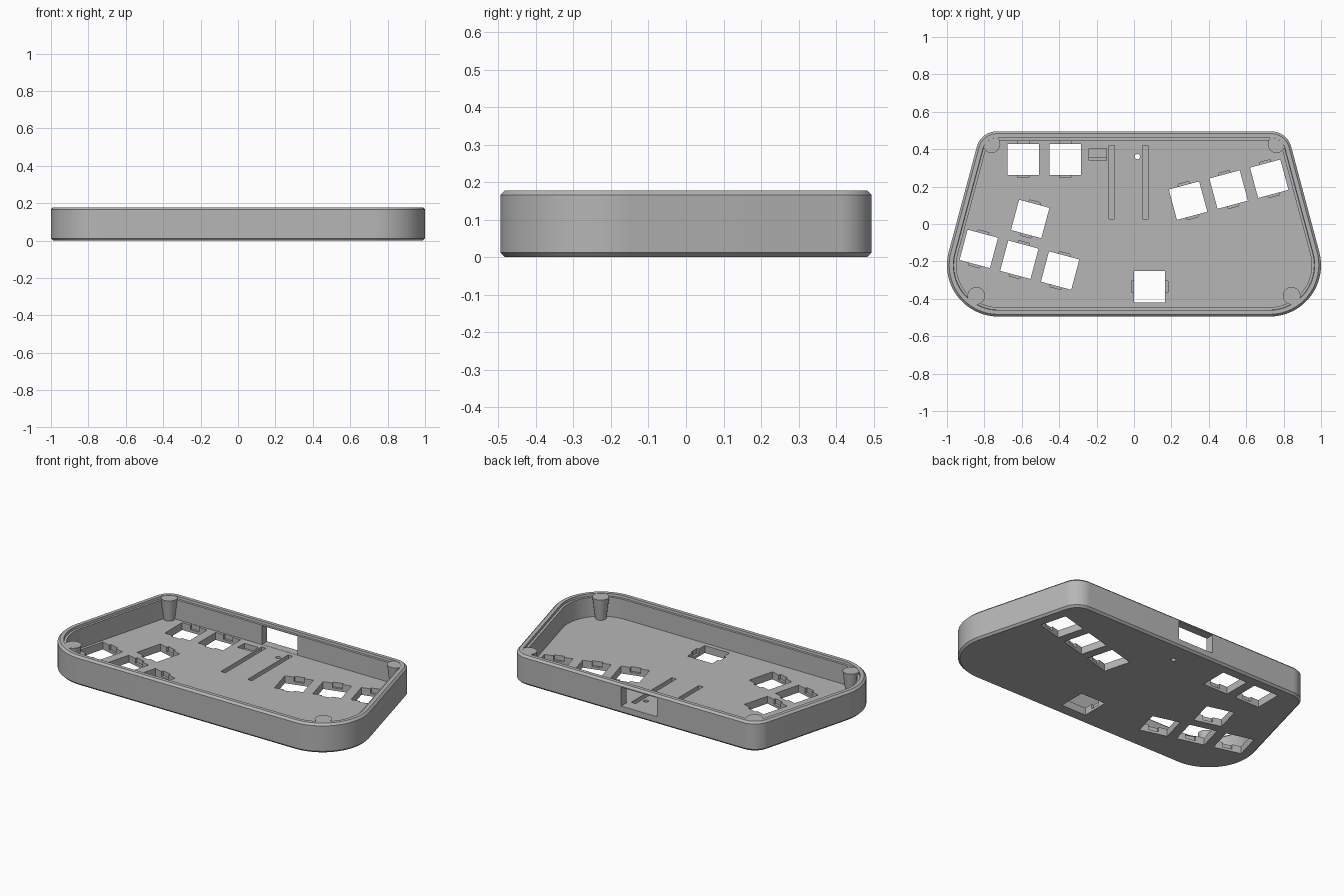
import bpy, bmesh, math
from mathutils import Matrix, Vector

if "Cube" in bpy.data.objects:
    bpy.data.objects.remove(bpy.data.objects["Cube"])

FLOOR, TOP = 0.045, 0.178

grey = bpy.data.materials.new("mid grey")
grey.diffuse_color = (0.47, 0.47, 0.47, 1)
grey.use_nodes = True
grey.node_tree.nodes["Principled BSDF"].inputs["Base Color"].default_value = grey.diffuse_color


def make(name, bm):
    bmesh.ops.recalc_face_normals(bm, faces=bm.faces)
    me = bpy.data.meshes.new(name)
    bm.to_mesh(me)
    bm.free()
    me.materials.append(grey)
    ob = bpy.data.objects.new(name, me)
    bpy.context.collection.objects.link(ob)
    return ob


def outline(inset):
    """Rounded trapezoid: two big front corners, two small back corners."""
    pts = []
    corners = [(0.725, -0.22, 0.275, -90, 15), (0.734, 0.385, 0.11, 15, 90),
               (-0.734, 0.385, 0.11, 90, 165), (-0.725, -0.22, 0.275, 165, 270)]
    for cx, cy, r, a0, a1 in corners:
        for i in range(25):
            a = math.radians(a0 + (a1 - a0) * i / 24)
            pts.append((cx + (r - inset) * math.cos(a), cy + (r - inset) * math.sin(a)))
    return pts


# Tray shell: chamfered outside, stepped rim, thick floor
bm = bmesh.new()
profile = [(0.012, 0), (0, 0.012), (0, 0.166), (0.012, TOP), (0.034, TOP),
           (0.036, 0.164), (0.05, 0.164), (0.05, FLOOR)]
rings = [[bm.verts.new((x, y, z)) for x, y in outline(d)] for d, z in profile]
n = len(rings[0])
for a, b in zip(rings, rings[1:]):
    for i in range(n):
        j = (i + 1) % n
        bm.faces.new((a[i], a[j], b[j], b[i]))
bm.faces.new(rings[0])
bm.faces.new(rings[-1])
tray = make("case_tray", bm)


def cut(bm):
    """Subtract a cutter mesh from the tray and remove the cutter."""
    cutter = make("cutter", bm)
    cutter.hide_render = True
    mod = tray.modifiers.new("cut", 'BOOLEAN')
    mod.object, mod.operation, mod.solver = cutter, 'DIFFERENCE', 'EXACT'
    bpy.context.view_layer.objects.active = tray
    bpy.ops.object.modifier_apply(modifier=mod.name)
    bpy.data.objects.remove(cutter)


def cut_box(cx, cy, sx, sy, z0, z1, deg=0):
    bm = bmesh.new()
    m = (Matrix.Translation((cx, cy, (z0 + z1) / 2)) @ Matrix.Rotation(math.radians(deg), 4, 'Z')
         @ Matrix.Diagonal((sx, sy, z1 - z0, 1)))
    bmesh.ops.create_cube(bm, size=1, matrix=m)
    cut(bm)


# Key openings with blind clip notches on two opposite sides
keys = [(-0.592, 0.345, 0), (-0.367, 0.345, 0), (0.083, -0.335, 90),
        (0.289, 0.125, 15), (0.506, 0.184, 15), (0.723, 0.242, 15),
        (-0.83, -0.133, -15), (-0.613, -0.191, -15), (-0.395, -0.249, -15),
        (-0.555, 0.027, -15)]
for x, y, deg in keys:
    cut_box(x, y, 0.168, 0.168, -0.1, 0.1, deg)
    cut_box(x, y, 0.06, 0.195, 0.016, 0.1, deg)

# Pin grooves in the floor, each with a deeper front end
for x in (-0.12, 0.06):
    cut_box(x, 0.225, 0.03, 0.39, 0.02, 0.1)
    cut_box(x, 0.04, 0.03, 0.024, 0.015, 0.1)

# Small stepped pocket
cut_box(-0.193, 0.372, 0.094, 0.065, 0.03, 0.1)
cut_box(-0.193, 0.382, 0.094, 0.045, 0.015, 0.1)

# Button pin hole
bm = bmesh.new()
bmesh.ops.create_cone(bm, cap_ends=True, segments=24, radius1=0.014, radius2=0.014,
                      depth=0.3, matrix=Matrix.Translation((0.018, 0.36, 0)))
cut(bm)

# Connector window in the back wall
cut_box(-0.03, 0.48, 0.24, 0.12, FLOOR + 0.001, 0.16)

# Tapered corner posts, merged with the wall
for side in (-1, 1):
    for label, x, y in (("back", 0.762, 0.427), ("front", 0.843, -0.384)):
        bm = bmesh.new()
        h = 0.176 - 0.04
        bmesh.ops.create_cone(bm, cap_ends=True, segments=32, radius1=0.03, radius2=0.047,
                              depth=h, matrix=Matrix.Translation((side * x, y, 0.04 + h / 2)))
        make(f"{label}_{'left' if side < 0 else 'right'}_post", bm)

# Smooth the rounded walls, keep edges crisp
bpy.ops.object.select_all(action='DESELECT')
for ob in bpy.context.collection.objects:
    ob.select_set(True)
bpy.context.view_layer.objects.active = tray
bpy.ops.object.shade_smooth_by_angle(angle=math.radians(30))
